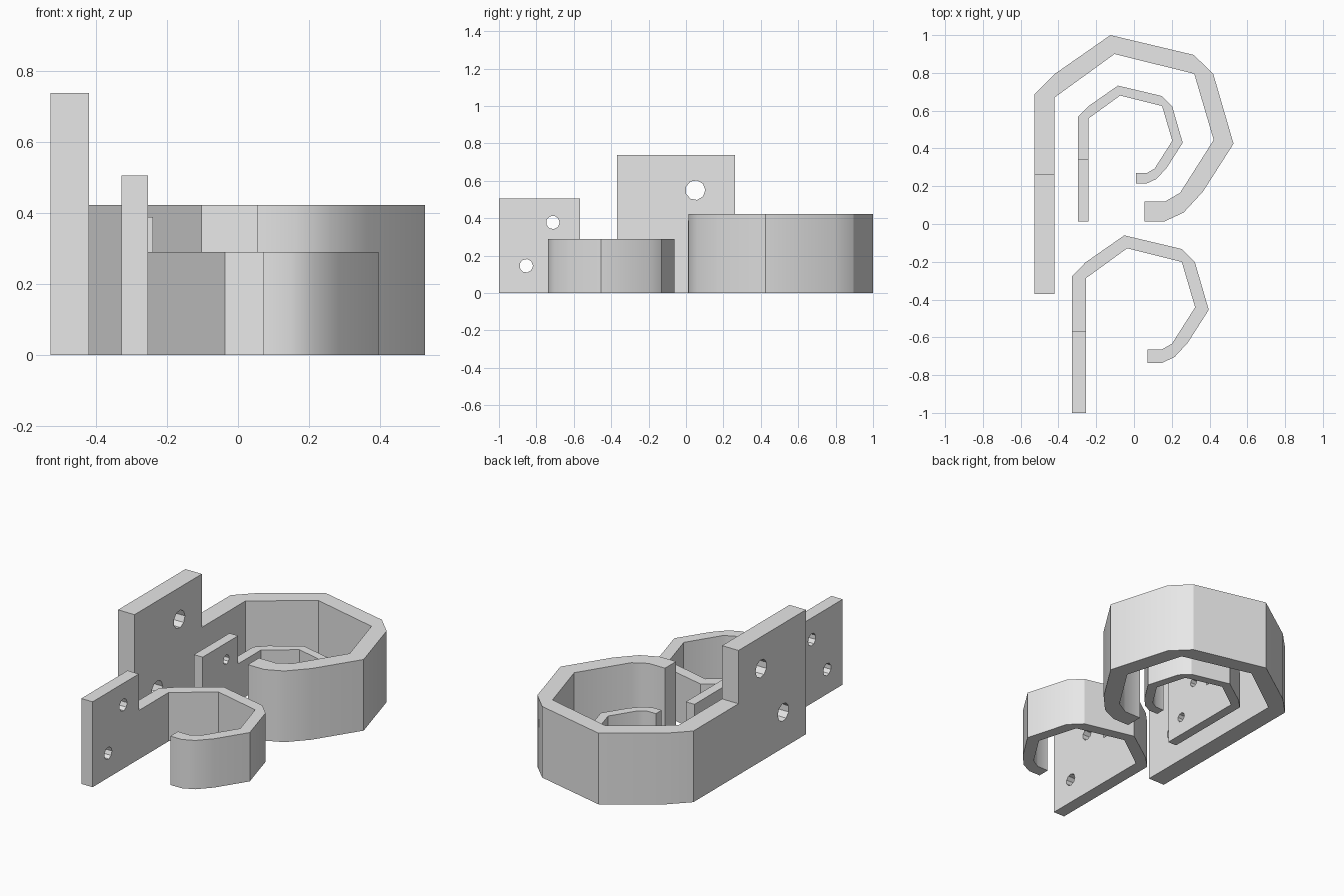
import bpy, bmesh, math
from mathutils import Vector

if "Cube" in bpy.data.objects:
    bpy.data.objects.remove(bpy.data.objects["Cube"])

# Hook plan at full size, measured from the outer end corner of the wall plate
THICK, PLATE_LEN, BAND_H, PLATE_H = 0.108, 0.632, 0.422, 0.738
OUTER = [(0, 1.055), (0.105, 1.162), (0.403, 1.37), (0.845, 1.265), (0.948, 1.163),
         (1.055, 0.795), (0.892, 0.54), (0.79, 0.43), (0.69, 0.384), (0.583, 0.384)]
INNER = [(0.583, 0.488), (0.69, 0.488), (0.772, 0.535), (0.95, 0.815),
         (0.847, 1.165), (0.425, 1.27), (THICK, 1.04)]
HOLES = [(0.42, 0.55), (0.212, 0.212)]   # (along plate, height)
HOLE_R = 0.053

grey = bpy.data.materials.new("plain_grey")
grey.diffuse_color = (0.8, 0.8, 0.8, 1)
grey.use_nodes = True
grey.node_tree.nodes["Principled BSDF"].inputs["Base Color"].default_value = grey.diffuse_color


def mesh_object(name, bm):
    bmesh.ops.recalc_face_normals(bm, faces=bm.faces)
    mesh = bpy.data.meshes.new(name)
    bm.to_mesh(mesh)
    bm.free()
    mesh.materials.append(grey)
    ob = bpy.data.objects.new(name, mesh)
    bpy.context.collection.objects.link(ob)
    return ob


def raise_faces(bm, faces, height):
    geom = bmesh.ops.extrude_face_region(bm, geom=faces, use_keep_orig=True)["geom"]
    bmesh.ops.translate(bm, vec=(0, 0, height),
                        verts=[g for g in geom if isinstance(g, bmesh.types.BMVert)])
    return [g for g in geom if isinstance(g, bmesh.types.BMFace)]


def hook(name, x, y, s):
    def vert(p):
        return bm.verts.new((x + p[0] * s, y + p[1] * s, 0))

    # Plate footprint and curled band footprint share one edge
    bm = bmesh.new()
    a, b = vert((0, PLATE_LEN)), vert((THICK, PLATE_LEN))
    plate = bm.faces.new([vert((0, 0)), a, b, vert((THICK, 0))])
    band = bm.faces.new([a] + [vert(p) for p in OUTER + INNER] + [b])
    tops = raise_faces(bm, [plate, band], BAND_H * s)
    # Only the plate rises to full height
    plate_top = min(tops, key=lambda f: f.calc_center_median().y)
    bm.normal_update()
    geom = bmesh.ops.extrude_face_region(bm, geom=[plate_top])["geom"]
    bmesh.ops.translate(bm, vec=(0, 0, (PLATE_H - BAND_H) * s),
                        verts=[g for g in geom if isinstance(g, bmesh.types.BMVert)])
    ob = mesh_object(name, bm)

    # Screw holes through the plate
    bm = bmesh.new()
    for hy, hz in HOLES:
        ring = []
        for k in range(9):
            t = math.radians(40 * k)
            ring.append(bm.verts.new((x - 0.02, y + s * (hy + HOLE_R * math.cos(t)),
                                      s * (hz + HOLE_R * math.sin(t)))))
        face = bm.faces.new(ring)
        geom = bmesh.ops.extrude_face_region(bm, geom=[face], use_keep_orig=True)["geom"]
        bmesh.ops.translate(bm, vec=(THICK * s + 0.04, 0, 0),
                            verts=[g for g in geom if isinstance(g, bmesh.types.BMVert)])
    cutter = mesh_object("hole_cutter", bm)
    cutter.hide_render = True
    mod = ob.modifiers.new("screw_holes", "BOOLEAN")
    mod.operation, mod.solver, mod.object = "DIFFERENCE", "EXACT", cutter
    bpy.ops.object.select_all(action="DESELECT")
    ob.select_set(True)
    bpy.context.view_layer.objects.active = ob
    bpy.ops.object.modifier_apply(modifier=mod.name)
    bpy.data.objects.remove(cutter)
    bpy.ops.object.shade_smooth_by_angle(angle=math.radians(30))


hook("large_hook", -0.528, -0.37, 1.0)
hook("medium_hook", -0.328, -1.0, 0.686)
hook("small_hook", -0.297, 0.012, 0.526)
